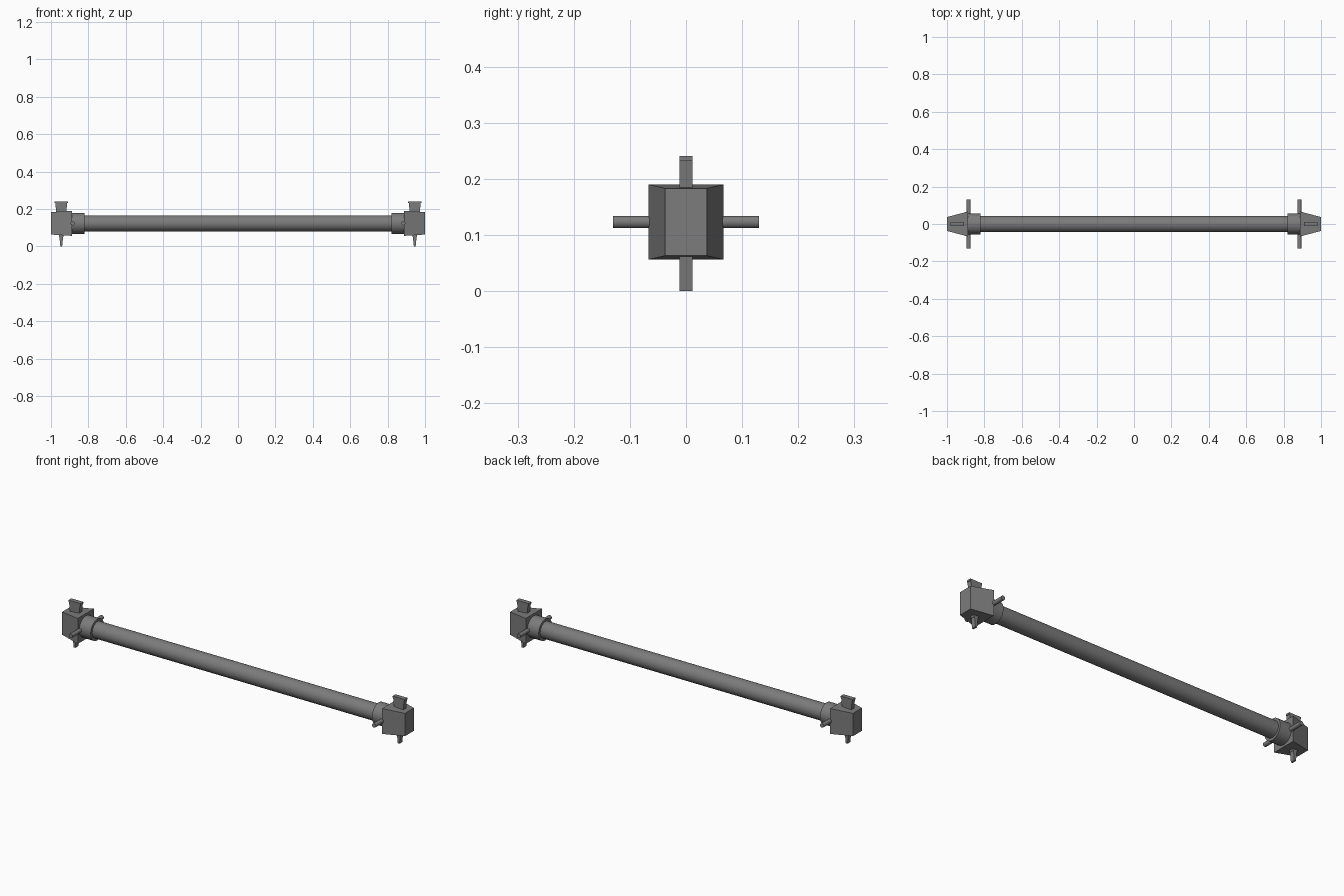
import bpy
import math
from mathutils import Matrix

old = bpy.data.objects.get("Cube")
if old:
    bpy.data.objects.remove(old, do_unlink=True)

GREY = (0.2, 0.2, 0.2, 1)
steel = bpy.data.materials.new("steel_grey")
steel.use_nodes = True
steel.diffuse_color = GREY
steel.node_tree.nodes["Principled BSDF"].inputs["Base Color"].default_value = GREY

AXIS_Z = 0.123


def finish(obj, name, smooth=False):
    obj.name = name
    obj.data.materials.append(steel)
    if smooth:
        bpy.ops.object.shade_smooth_by_angle(angle=math.radians(40))
    return obj


def rod(name, axis, radius, length, loc, sides=32):
    turn = (0, math.pi / 2, 0) if axis == "x" else (math.pi / 2, 0, 0)
    bpy.ops.mesh.primitive_cylinder_add(vertices=sides, radius=radius, depth=length,
                                        location=loc, rotation=turn)
    return finish(bpy.context.object, name, True)


def tapered(name, x, z, bottom, top):
    """Box between two z heights, with its own half sizes at each end."""
    bpy.ops.mesh.primitive_cube_add(size=2)
    obj = bpy.context.object
    for v in obj.data.vertices:
        hx, hy = top if v.co.z > 0 else bottom
        v.co = (x + v.co.x * hx, v.co.y * hy, z[1] if v.co.z > 0 else z[0])
    return finish(obj, name)


# Long bar
rod("main_tube", "x", 0.043, 1.7, (0, 0, AXIS_Z), 48)

# The same fitting on both ends
for side, s in (("left", 1), ("right", -1)):
    rod(f"{side}_collar", "x", 0.056, 0.075, (s * 0.8575, 0, AXIS_Z))
    rod(f"{side}_cross_pin", "y", 0.011, 0.26, (s * 0.884, 0, AXIS_Z), 16)

    # Head narrows towards the outer end
    head = tapered(f"{side}_head", 0, (0, 0.113), (0.067, 0.067), (0.06, 0.037))
    head.data.transform(Matrix.Translation((s * 0.887, 0, AXIS_Z))
                        @ Matrix.Rotation(s * math.pi / 2, 4, "Y"))

    # Wedge key through the head, with a thin cap on top
    x = s * 0.945
    tapered(f"{side}_wedge_key", x, (0.05, 0.232), (0.012, 0.012), (0.032, 0.012))
    tapered(f"{side}_wedge_cap", x, (0.232, 0.241), (0.035, 0.012), (0.035, 0.012))
    tapered(f"{side}_wedge_tip", x, (0, 0.05), (0.005, 0.012), (0.01, 0.012))
